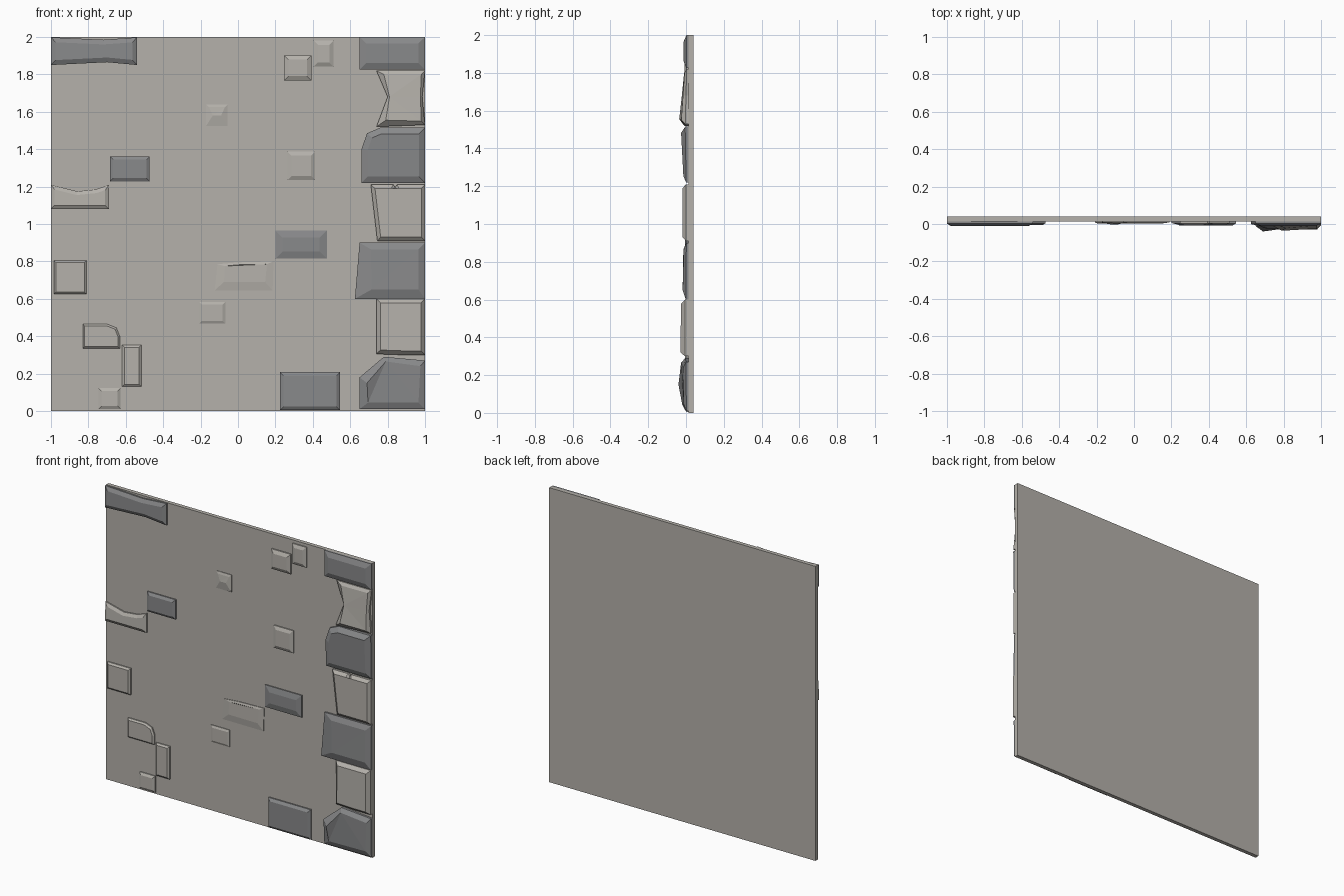
import bpy, bmesh
from mathutils import Vector

if "Cube" in bpy.data.objects:
    bpy.data.objects.remove(bpy.data.objects["Cube"])

WALL_FRONT = 0.013


def material(name, rgb):
    m = bpy.data.materials.new(name)
    m.diffuse_color = (*rgb, 1)
    m.use_nodes = True
    m.node_tree.nodes["Principled BSDF"].inputs["Base Color"].default_value = m.diffuse_color
    return m


PLASTER = material("warm grey plaster", (0.46, 0.44, 0.405))
LIGHT = material("light stone", (0.46, 0.44, 0.405))
DARK = material("dark grey stone", (0.25, 0.253, 0.258))


def finish(bm, name, mat):
    bmesh.ops.recalc_face_normals(bm, faces=bm.faces[:])
    me = bpy.data.meshes.new(name)
    bm.to_mesh(me)
    bm.free()
    me.materials.append(mat)
    ob = bpy.data.objects.new(name, me)
    bpy.context.collection.objects.link(ob)
    return ob


def offset(pts, d):
    """Mitred inward offset of a counter-clockwise outline."""
    out = []
    for i, p in enumerate(pts):
        a, b = (p - pts[i - 1]).normalized(), (pts[(i + 1) % len(pts)] - p).normalized()
        n1, n2 = Vector((-a.y, a.x)), Vector((-b.y, b.x))
        out.append(p + (n1 + n2) * d / (1 + n1.dot(n2)))
    return out


def stone(name, mat, outline, inset, top_y, low_y=None, inner=None):
    """Chamfered stone: straight rim, then sloped border up to a face
    whose depth runs from top_y (upper edge) to low_y (lower edge)."""
    low_y = top_y if low_y is None else low_y
    pts = [Vector(p) for p in outline]
    area = sum(pts[i - 1].cross(p) for i, p in enumerate(pts))
    if area < 0:
        pts.reverse()
        inner = inner[::-1] if inner else None
    if inner:
        face = [Vector((x, y, z)) for x, z, y in inner]
    else:
        ins = offset(pts, inset)
        z0, z1 = min(p.y for p in ins), max(p.y for p in ins)
        face = [Vector((p.x, low_y + (top_y - low_y) * (p.y - z0) / (z1 - z0), p.y)) for p in ins]
    bm = bmesh.new()
    back = [bm.verts.new((p.x, WALL_FRONT + 0.004, p.y)) for p in pts]
    rim = [bm.verts.new((p.x, WALL_FRONT + (f.y - WALL_FRONT) * 0.45, p.y)) for p, f in zip(pts, face)]
    front = [bm.verts.new(f) for f in face]
    for lo, hi in ((back, rim), (rim, front)):
        for i in range(len(pts)):
            bm.faces.new((lo[i - 1], lo[i], hi[i], hi[i - 1]))
    bm.faces.new(back[::-1])
    cap = bm.faces.new(front)
    bmesh.ops.triangulate(bm, faces=[cap])
    return finish(bm, name, mat)


def block(name, mat, x0, x1, z0, z1, inset, top_y, low_y=None):
    return stone(name, mat, [(x0, z0), (x1, z0), (x1, z1), (x0, z1)], inset, top_y, low_y)


# Wall slab
bm = bmesh.new()
bmesh.ops.create_cube(bm, size=1)
for v in bm.verts:
    v.co = (v.co.x * 2, 0.04 if v.co.y > 0 else WALL_FRONT, v.co.z * 2 + 1)
finish(bm, "wall_slab", PLASTER)

# Column of corner stones, top to bottom
block("corner_stone_1", DARK, 0.65, 1, 1.825, 2, 0.035, -0.012)
stone("corner_stone_2", LIGHT,
      [(0.74, 1.82), (0.80, 1.68), (0.74, 1.52), (1, 1.53), (0.985, 1.68), (1, 1.82)], 0, 0,
      inner=[(0.78, 1.80, -0.01), (0.81, 1.68, -0.022), (0.79, 1.555, -0.036),
             (0.98, 1.55, -0.025), (0.975, 1.68, -0.016), (0.98, 1.80, -0.008)])
stone("corner_stone_3", DARK,
      [(0.66, 1.40), (0.69, 1.485), (0.76, 1.515), (1, 1.515), (1, 1.22), (0.66, 1.22)], 0.033, -0.026, -0.014)
stone("corner_stone_4", LIGHT,
      [(0.71, 1.21), (0.83, 1.21), (0.84, 1.195), (0.85, 1.21), (1, 1.21), (1, 0.91), (0.745, 0.91)], 0.02, -0.018)
stone("corner_stone_5", DARK, [(0.65, 0.90), (1, 0.90), (1, 0.60), (0.625, 0.60)], 0,  0,
      inner=[(0.71, 0.865, -0.014), (0.965, 0.865, -0.012), (0.965, 0.65, -0.018), (0.715, 0.65, -0.018)])
stone("corner_stone_6", LIGHT, [(0.74, 0.60), (1, 0.60), (1, 0.30), (0.88, 0.30), (0.74, 0.305)], 0.022, -0.026, -0.03)
stone("corner_stone_7", DARK, [(0.65, 0.18), (0.78, 0.29), (1, 0.27), (1, 0.01), (0.65, 0.01)], 0, 0,
      inner=[(0.69, 0.15, -0.04), (0.79, 0.265, -0.026), (0.975, 0.24, -0.015),
             (0.965, 0.045, -0.012), (0.695, 0.045, -0.02)])

# Irregular stones on the plaster
stone("top_left_stone", DARK,
      [(-1, 1.85), (-0.70, 1.865), (-0.54, 1.85), (-0.54, 1.998), (-0.72, 1.985), (-1, 1.998)], 0.025, -0.01, -0.012)
stone("left_edge_stone", LIGHT,
      [(-1, 1.08), (-0.69, 1.08), (-0.69, 1.21), (-0.76, 1.185), (-0.86, 1.175), (-1, 1.21)], 0.02, -0.006, -0.01)
stone("rounded_stone", LIGHT,
      [(-0.83, 0.465), (-0.70, 0.465), (-0.65, 0.445), (-0.632, 0.40), (-0.632, 0.335), (-0.83, 0.335)], 0.01, -0.005)
stone("slanted_stone", LIGHT, [(-0.11, 0.785), (0, 0.795), (0.19, 0.80), (0.185, 0.645), (-0.125, 0.645)], 0, 0,
      inner=[(-0.07, 0.775, 0.006), (0, 0.782, 0.002), (0.155, 0.785, 0.004),
             (0.145, 0.69, 0.002), (-0.075, 0.69, 0.004)])
stone("pyramid_stone", LIGHT, [(-0.17, 1.64), (-0.055, 1.64), (-0.055, 1.525), (-0.17, 1.525)], 0, 0,
      inner=[(-0.155, 1.625, 0.005), (-0.07, 1.625, 0.003), (-0.09, 1.58, -0.003), (-0.135, 1.58, -0.001)])

# Rectangular stones: name, material, x range, z range, border, depth
for args in (
    ("upper_left_brick", DARK, -0.685, -0.472, 1.228, 1.362, 0.018, -0.006),
    ("left_brick", LIGHT, -0.985, -0.81, 0.625, 0.805, 0.012, -0.006),
    ("upright_brick", LIGHT, -0.62, -0.517, 0.13, 0.353, 0.012, -0.004),
    ("lower_left_brick", LIGHT, -0.745, -0.627, 0.01, 0.122, 0.016, -0.003),
    ("bottom_brick", DARK, 0.225, 0.545, 0.005, 0.208, 0.018, -0.008),
    ("centre_brick", LIGHT, -0.208, -0.068, 0.468, 0.583, 0.014, 0.002),
    ("middle_brick", DARK, 0.20, 0.475, 0.815, 0.965, 0.038, -0.004),
    ("right_brick", LIGHT, 0.265, 0.412, 1.235, 1.387, 0.022, -0.005),
    ("upper_right_brick", LIGHT, 0.247, 0.393, 1.767, 1.902, 0.023, -0.008),
    ("top_right_brick", LIGHT, 0.405, 0.51, 1.842, 1.98, 0.022, -0.005),
):
    block(*args)
